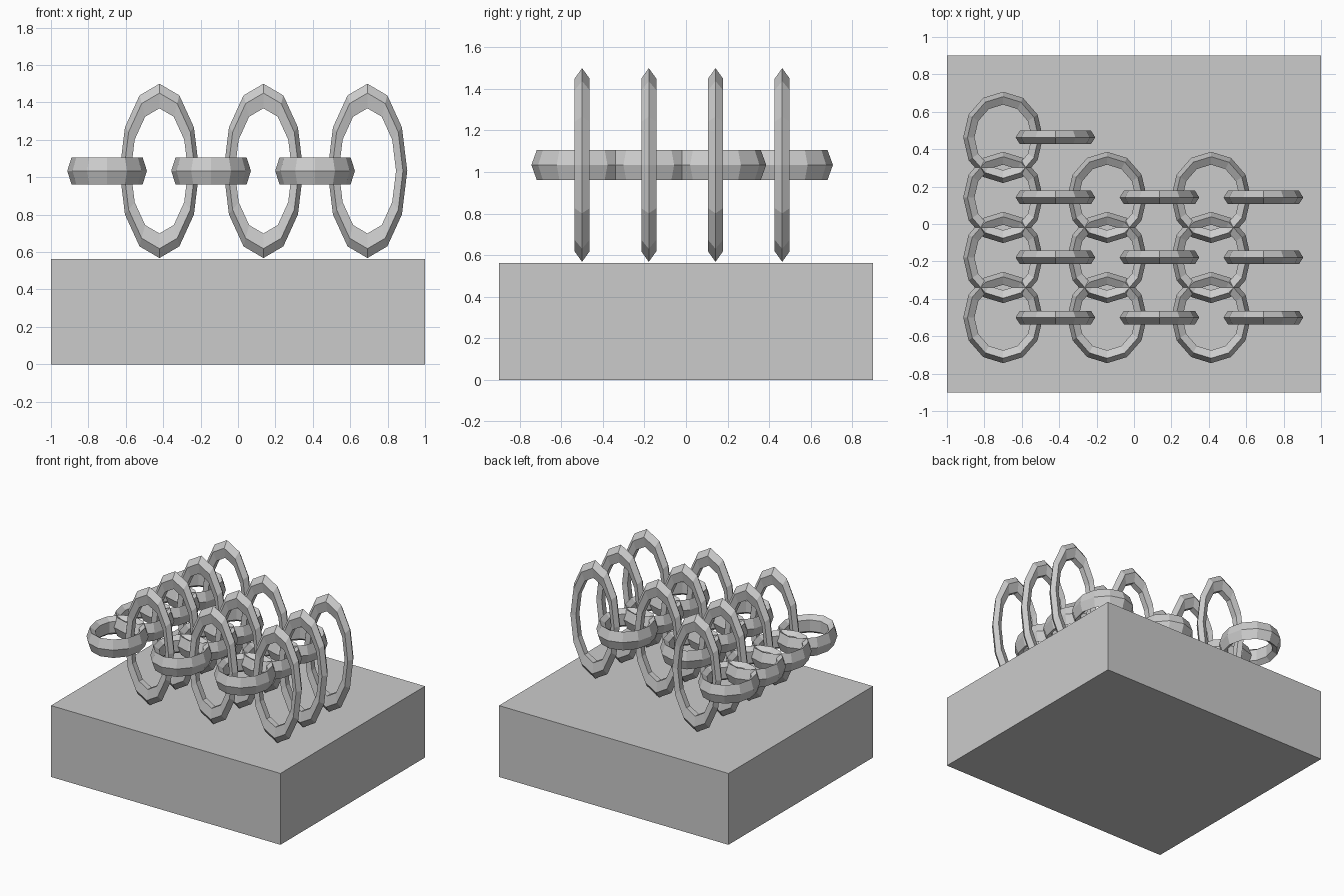
import bpy, bmesh
from math import cos, sin, tau

if "Cube" in bpy.data.objects:
    bpy.data.objects.remove(bpy.data.objects["Cube"])

SEGMENTS, SIDES = 12, 5      # low-poly ring with a pentagon section
TUBE = 0.156                 # section radius relative to the outer radius


def ring(name, centre, half_a, half_b, half_thick, upright):
    """Elliptical chain link; a runs along x, b along z (upright) or y (flat)."""
    bm = bmesh.new()
    loops = []
    for i in range(SEGMENTS):
        u = tau * i / SEGMENTS
        loop = []
        for j in range(SIDES):
            v = tau * j / SIDES
            r = 1 - TUBE + TUBE * cos(v)
            a, b = half_a * r * cos(u), half_b * r * sin(u)
            t = half_thick * sin(v) / sin(tau / SIDES)
            loop.append(bm.verts.new((a, t, b) if upright else (a, b, t)))
        loops.append(loop)
    for i in range(SEGMENTS):
        p, q = loops[i], loops[(i + 1) % SEGMENTS]
        for j in range(SIDES):
            k = (j + 1) % SIDES
            bm.faces.new((p[j], q[j], q[k], p[k]))
    bmesh.ops.recalc_face_normals(bm, faces=bm.faces)
    mesh = bpy.data.meshes.new(name)
    bm.to_mesh(mesh)
    bm.free()
    obj = bpy.data.objects.new(name, mesh)
    obj.location = centre
    bpy.context.collection.objects.link(obj)


# base block
bpy.ops.mesh.primitive_cube_add(size=1, location=(0, 0, 0.281))
base = bpy.context.object
base.name = "base_block"
base.scale = (2, 1.8, 0.562)

# linked rings: three columns, the first one has an extra row
for col in range(3):
    for row in range(4 if col == 0 else 3):
        x, y = 0.556 * col, 0.321 * row
        ring(f"flat_ring_{col}_{row}", (-0.7 + x, -0.5 + y, 1.034),
             0.213, 0.244, 0.0725, False)
        ring(f"upright_ring_{col}_{row}", (-0.42 + x, -0.5 + y, 1.034),
             0.213, 0.466, 0.036, True)
